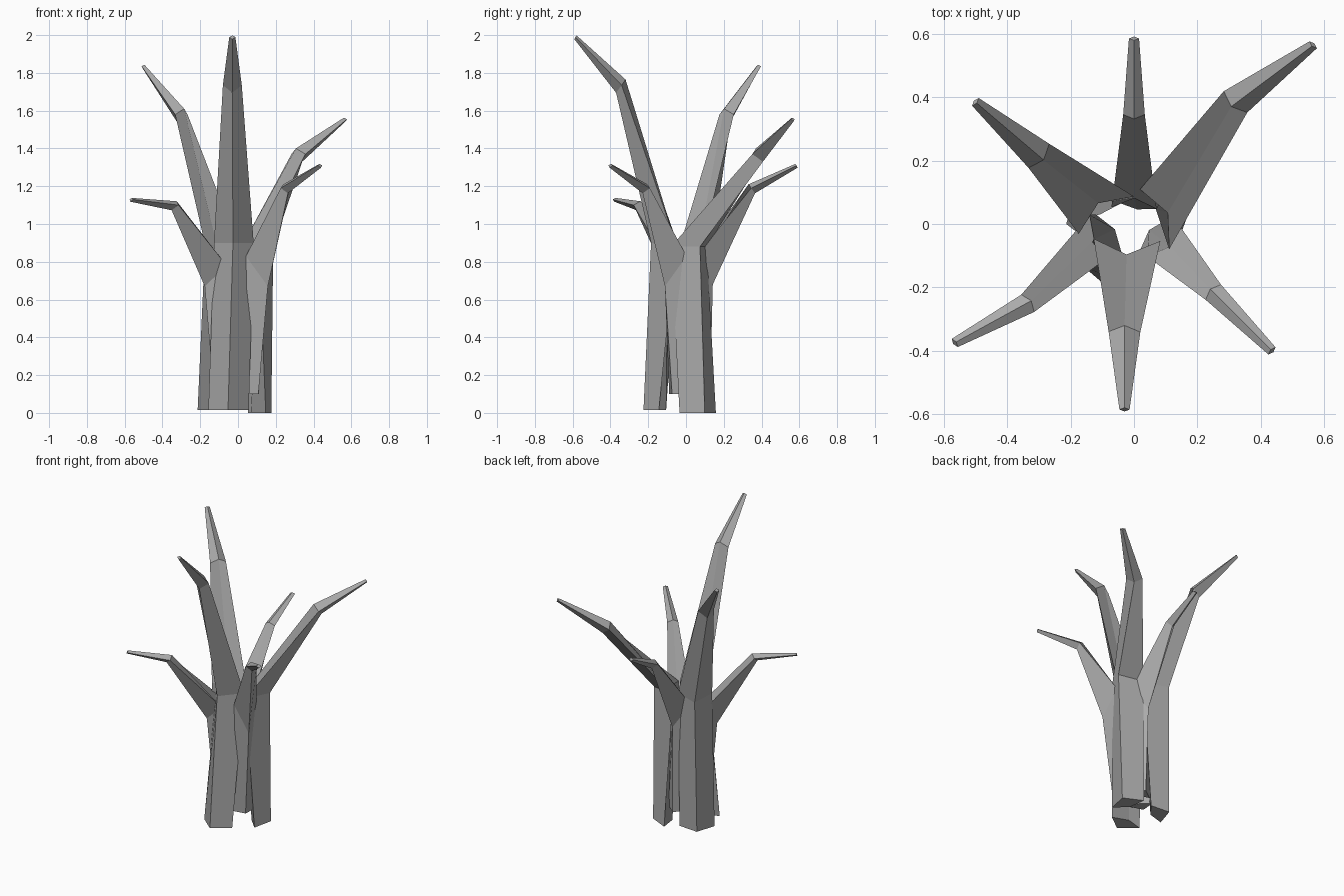
import bpy, bmesh
from math import radians, atan2
from mathutils import Vector, Matrix

cube = bpy.data.objects.get("Cube")
if cube:
    bpy.data.objects.remove(cube)

bark = bpy.data.materials.new("grey_bark")
bark.use_nodes = True
GREY = (0.4, 0.4, 0.4, 1)
bark.diffuse_color = GREY
bark.node_tree.nodes["Principled BSDF"].inputs["Base Color"].default_value = GREY


def ring(center, angle, half, outer, inner, drop=0.0, rise=0.0):
    """Four-sided section: outer ridge, left side, inner ridge, right side."""
    turn = Matrix.Rotation(angle, 3, 'Z')
    local = [(outer, 0, -drop), (0, half, 0), (inner, 0, rise), (0, -half, 0)]
    return [Vector(center) + turn @ Vector(p) for p in local]


def stem(name, degrees, base, bend, mid, tip, size=1.0, droop=0.0):
    """Faceted trunk that leans in, bends outward and tapers to a tip."""
    a = radians(degrees)
    out = atan2(tip[1] - bend[1], tip[0] - bend[0])
    rings = [
        ring(base, a, 0.107 * size, 0.085 * size, -0.035 * size),
        ring(bend, a, 0.105 * size, 0.135 * size, 0.046 * size, droop),
        ring(mid, out, 0.05 * size, 0.03 * size, -0.02 * size, 0.04 * size, 0.03 * size),
        ring(tip, out, 0.016, 0.006, -0.006, 0.012, 0.008),
    ]
    bm = bmesh.new()
    loops = [[bm.verts.new(p) for p in r] for r in rings]
    for low, high in zip(loops, loops[1:]):
        for i in range(4):
            j = (i + 1) % 4
            bm.faces.new((low[i], low[j], high[j], high[i]))
    bm.faces.new(loops[0][::-1])
    bm.faces.new(loops[-1])
    bmesh.ops.recalc_face_normals(bm, faces=bm.faces)
    mesh = bpy.data.meshes.new(name)
    bm.to_mesh(mesh)
    bm.free()
    mesh.materials.append(bark)
    bpy.context.collection.objects.link(bpy.data.objects.new(name, mesh))


# Three thick stems that reach the ground
stem("front_stem", -92, (-0.05, -0.14, 0.015), (-0.022, -0.05, 0.9),
     (-0.03, -0.34, 1.735), (-0.03, -0.585, 1.99))
stem("back_left_stem", 26, (0.1, 0.062, 0), (0.065, 0.015, 0.88),
     (0.32, 0.385, 1.37), (0.565, 0.565, 1.555))
stem("back_right_stem", 124, (-0.125, 0.06, 0.015), (-0.087, 0.028, 0.89),
     (-0.3, 0.215, 1.58), (-0.5, 0.385, 1.835))

# Three thinner stems tucked between them
stem("back_stem", 88, (0.01, 0.07, 0.1), (0, 0.05, 0.82),
     (0, 0.345, 1.19), (0, 0.585, 1.31), 0.68, 0.14)
stem("front_left_stem", -42, (0.065, -0.035, 0.1), (0.09, -0.05, 0.83),
     (0.25, -0.215, 1.19), (0.435, -0.4, 1.31), 0.68, 0.16)
stem("front_right_stem", 214, (-0.08, -0.03, 0.1), (-0.1, -0.03, 0.78),
     (-0.335, -0.25, 1.1), (-0.565, -0.375, 1.13), 0.68, 0.11)
